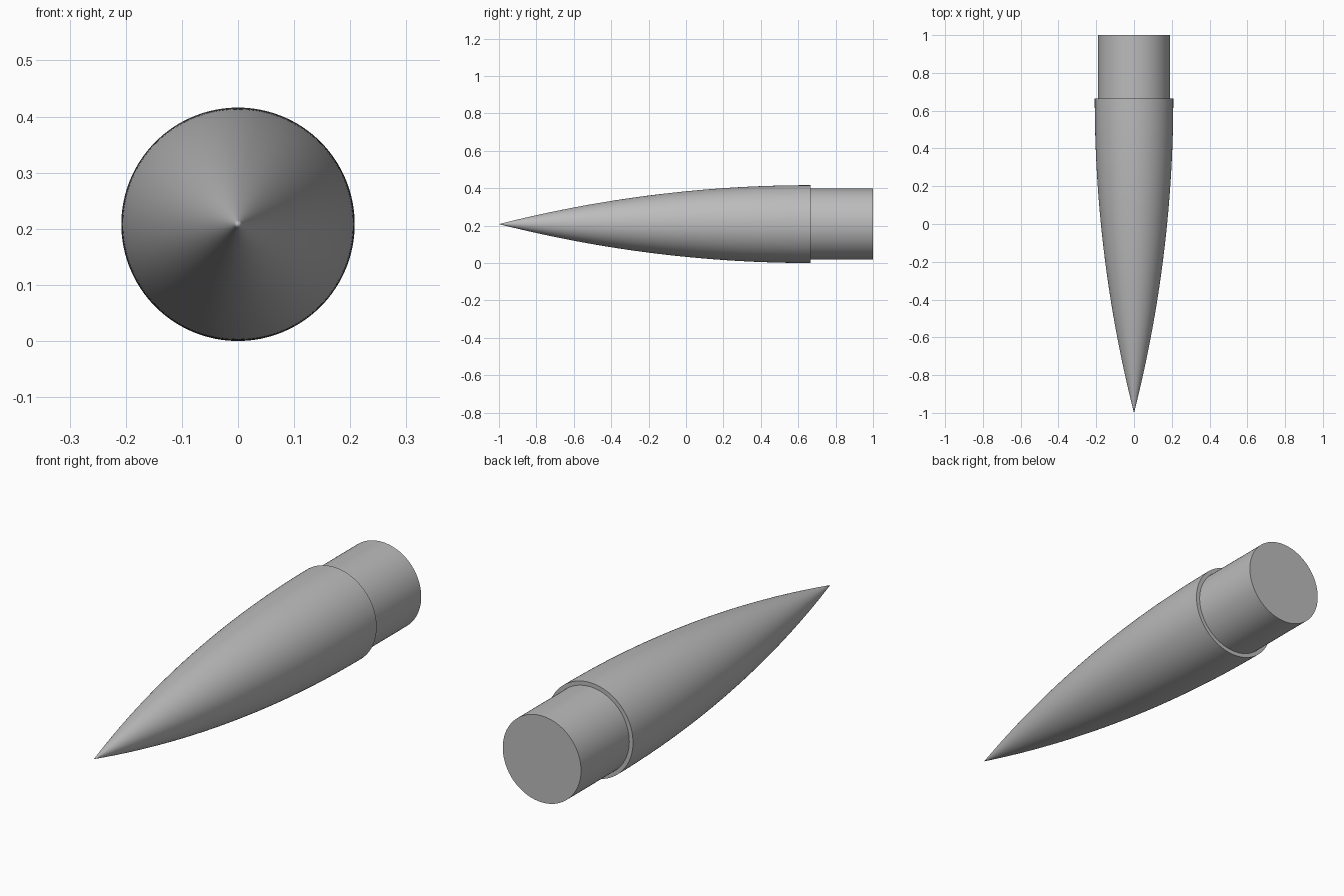
import bpy, bmesh, math

if "Cube" in bpy.data.objects:
    bpy.data.objects.remove(bpy.data.objects["Cube"])

R, TIP, BASE, END = 0.208, -1.0, 0.665, 1.0   # outer radius and stations along y
SHOULDER_R = 0.19
SEGMENTS = 128

grey = bpy.data.materials.new("plain grey")
grey.diffuse_color = (0.5, 0.5, 0.5, 1)
grey.use_nodes = True
grey.node_tree.nodes["Principled BSDF"].inputs["Base Color"].default_value = grey.diffuse_color


def lathe(name, profile):
    """Revolve (radius, y) points around the long axis; radius 0 makes a pole."""
    bm = bmesh.new()
    rings = []
    for r, y in profile:
        n = SEGMENTS if r > 0 else 1
        rings.append([bm.verts.new((r * math.cos(2 * math.pi * i / n), y,
                                    R + r * math.sin(2 * math.pi * i / n)))
                      for i in range(n)])
    for a, b in zip(rings, rings[1:]):
        for i in range(SEGMENTS):
            j = (i + 1) % SEGMENTS
            corners = [a[i % len(a)], a[j % len(a)], b[j % len(b)], b[i % len(b)]]
            bm.faces.new(list(dict.fromkeys(corners)))
    bmesh.ops.recalc_face_normals(bm, faces=bm.faces)
    mesh = bpy.data.meshes.new(name)
    bm.to_mesh(mesh)
    bm.free()
    mesh.materials.append(grey)
    obj = bpy.data.objects.new(name, mesh)
    bpy.context.collection.objects.link(obj)
    bpy.ops.object.select_all(action='DESELECT')
    obj.select_set(True)
    bpy.context.view_layer.objects.active = obj
    bpy.ops.object.shade_smooth_by_angle(angle=math.radians(30))
    return obj


# Tangent ogive: circular arc that meets the base parallel to the axis
length = BASE - TIP
rho = (R * R + length * length) / (2 * R)
steps = 60
ogive = [(0, TIP)]
for k in range(1, steps + 1):
    x = length * k / steps
    ogive.append((math.sqrt(rho ** 2 - (length - x) ** 2) + R - rho, TIP + x))

# Nose body with its flat step, closed behind the shoulder
lathe("nose_cone", ogive + [(SHOULDER_R, BASE), (0, BASE)])

# Narrower plug at the back with a flat end
lathe("shoulder", [(0, BASE), (SHOULDER_R, BASE), (SHOULDER_R, END), (0, END)])
